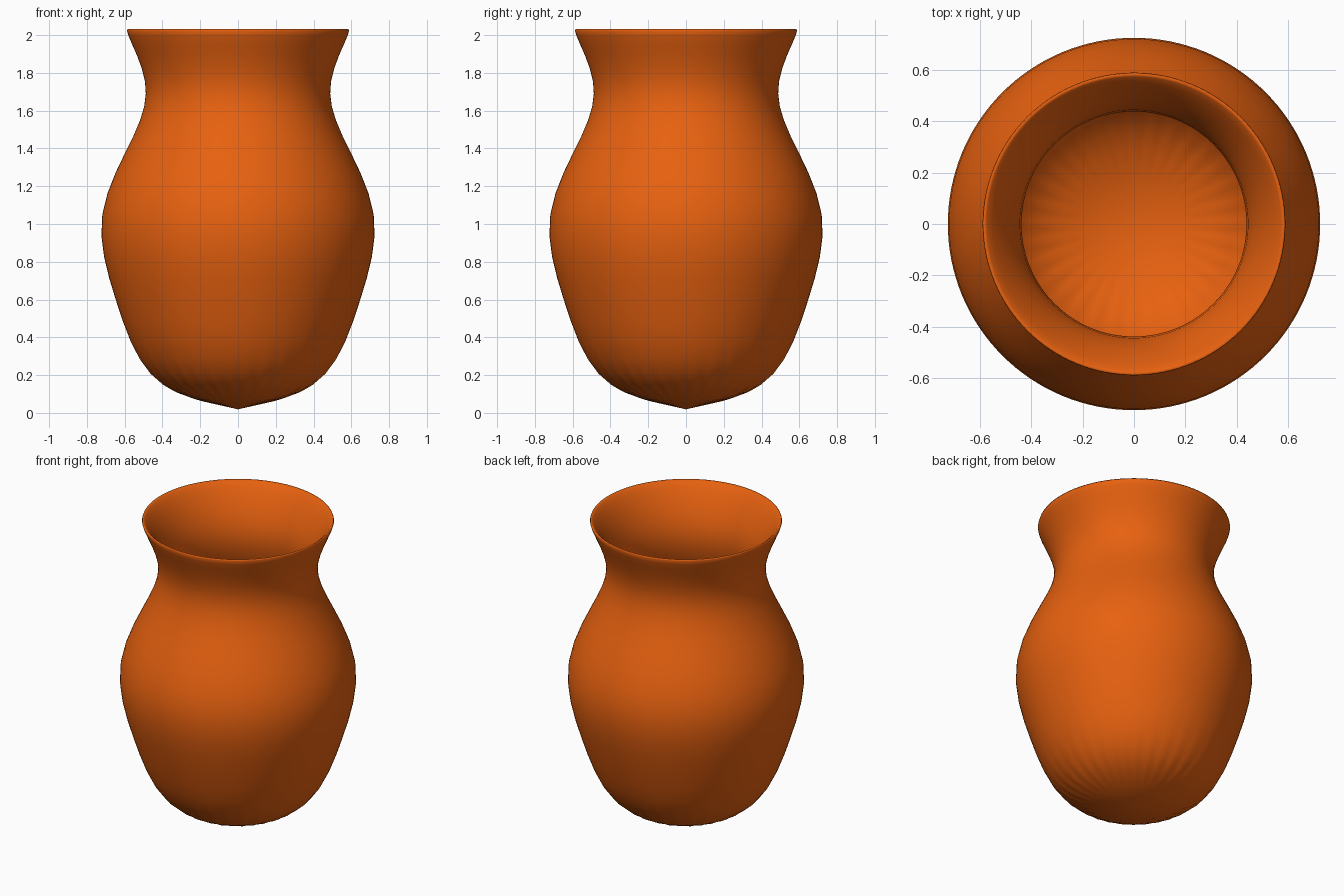
import bpy, bmesh, math

if "Cube" in bpy.data.objects:
    bpy.data.objects.remove(bpy.data.objects["Cube"])

SEGMENTS = 32
SHRINK = 0.9936   # rounding of the ring by the subdivision

# control profile (radius, height): outside going up, over the lip, inside going down
outside = [(0.50, 0.15), (0.65, 0.60), (0.785, 1.05), (0.52, 1.50), (0.456, 1.75), (0.613, 2.045)]
inside = [(0.57, 2.045), (0.406, 1.76), (0.465, 1.49), (0.735, 1.05), (0.60, 0.62), (0.46, 0.20)]

bm = bmesh.new()

# rings of the vase wall
rings = []
for r, z in outside + inside:
    ring = []
    for i in range(SEGMENTS):
        a = 2 * math.pi * i / SEGMENTS
        ring.append(bm.verts.new((r / SHRINK * math.cos(a), r / SHRINK * math.sin(a), z)))
    rings.append(ring)
for low, high in zip(rings, rings[1:]):
    for i in range(SEGMENTS):
        j = (i + 1) % SEGMENTS
        bm.faces.new((low[i], low[j], high[j], high[i]))

# pointed base: triangle fans outside and inside
for ring, z in ((rings[0], 0.0), (rings[-1], 0.05)):
    tip = bm.verts.new((0, 0, z))
    for i in range(SEGMENTS):
        bm.faces.new((tip, ring[i], ring[(i + 1) % SEGMENTS]))

bmesh.ops.recalc_face_normals(bm, faces=bm.faces)
for f in bm.faces:
    f.smooth = True
mesh = bpy.data.meshes.new("vase")
bm.to_mesh(mesh)
bm.free()
vase = bpy.data.objects.new("vase", mesh)
bpy.context.collection.objects.link(vase)

# smooth clay surface
sub = vase.modifiers.new("smooth", 'SUBSURF')
sub.levels = sub.render_levels = 2

clay = bpy.data.materials.new("clay")
clay.diffuse_color = (0.80, 0.12, 0.005, 1)
clay.use_nodes = True
clay.node_tree.nodes["Principled BSDF"].inputs["Base Color"].default_value = clay.diffuse_color
mesh.materials.append(clay)
